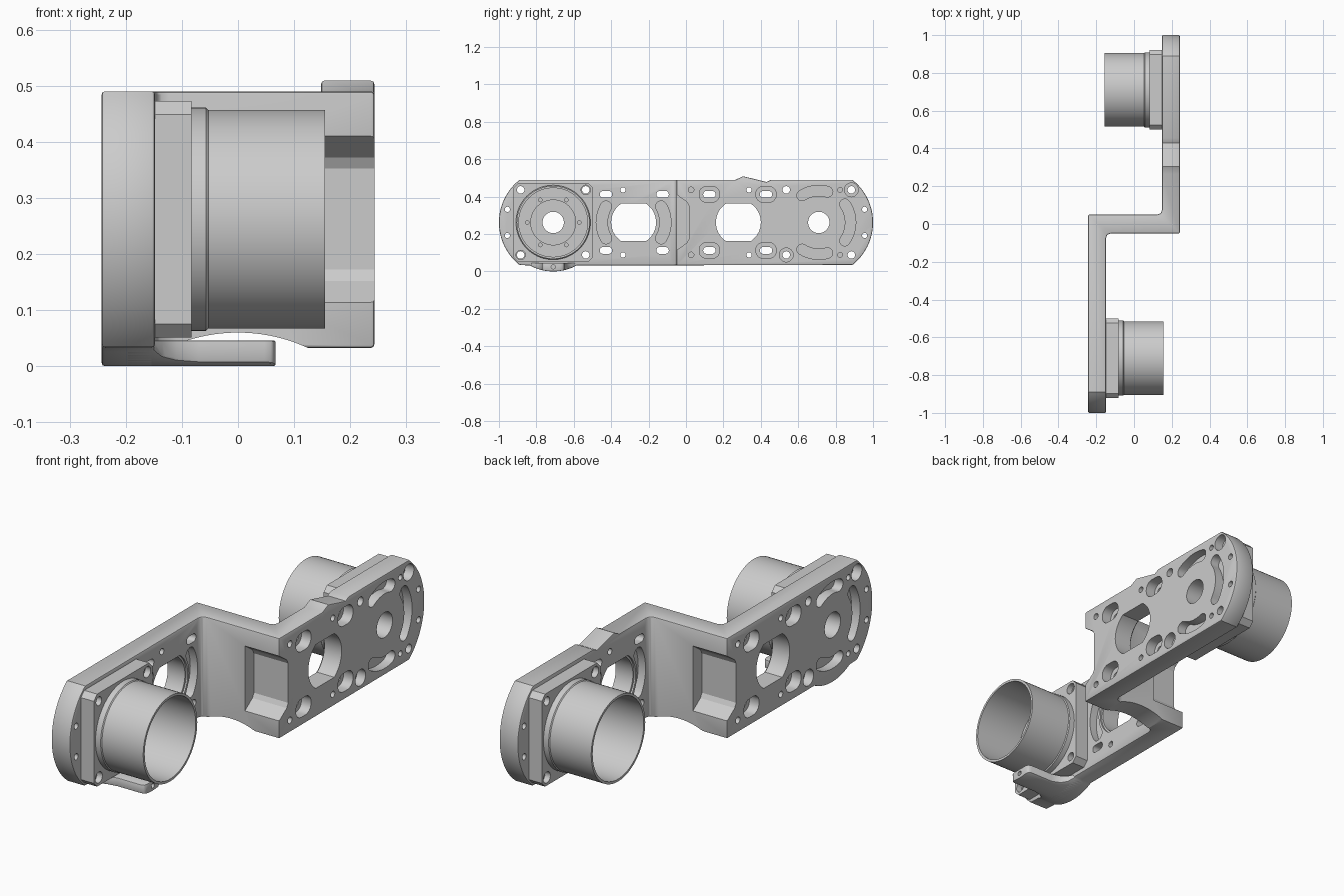
import bpy, bmesh
from math import sin, cos, radians, pi

if "Cube" in bpy.data.objects:
    bpy.data.objects.remove(bpy.data.objects["Cube"])

ZC, AX = 0.262, 0.71           # axis height and distance of the housings
XI, XO = 0.148, 0.243          # inner and outer face of a plate


def arc(cy, cz, r, a0, a1, n):
    return [(cy + r * cos(radians(a0 + (a1 - a0) * i / n)),
             cz + r * sin(radians(a0 + (a1 - a0) * i / n))) for i in range(n + 1)]


def circle(cy, cz, r, n=32):
    return arc(cy, cz, r, 0, 360, n)[:-1]


def slot(cy, cz, w, h, r):
    pts = []
    for sy, sz, a in ((1, 1, 0), (-1, 1, 90), (-1, -1, 180), (1, -1, 270)):
        pts += arc(cy + sy * (w / 2 - r), cz + sz * (h / 2 - r), r, a, a + 90, 6)
    return pts


def banana(cy, cz, r, half, a0, a1):
    def end(a, s):
        return arc(cy + r * cos(radians(a)), cz + r * sin(radians(a)), half, s, s + 180, 8)
    return (arc(cy, cz, r + half, a0, a1, 12)[:-1] + end(a1, a1)
            + arc(cy, cz, r - half, a1, a0, 12)[1:-1] + end(a0, a0 + 180)[:-1])


def clipped(cy, r, h):
    return [(y, max(ZC - h, min(ZC + h, z))) for y, z in circle(cy, ZC, r, 64)]


def prism(bm, pts, a, b, axis='X', s=1):
    """Extrude a 2D outline from a to b; s=-1 turns it half round z."""
    def place(p, t):
        if axis == 'X':
            return (s * t, s * p[0], p[1])
        return (p[0], t, p[1]) if axis == 'Y' else (p[0], p[1], t)
    lo = [bm.verts.new(place(p, a)) for p in pts]
    hi = [bm.verts.new(place(p, b)) for p in pts]
    bm.faces.new(lo)
    bm.faces.new(hi[::-1])
    for i in range(len(pts)):
        j = (i + 1) % len(pts)
        bm.faces.new((lo[i], hi[i], hi[j], lo[j]))


def make(name, bm):
    bmesh.ops.remove_doubles(bm, verts=bm.verts, dist=1e-5)
    bmesh.ops.recalc_face_normals(bm, faces=bm.faces)
    me = bpy.data.meshes.new(name)
    bm.to_mesh(me)
    bm.free()
    ob = bpy.data.objects.new(name, me)
    bpy.context.collection.objects.link(ob)
    return ob


def solid(name, *args, **kw):
    bm = bmesh.new()
    prism(bm, *args, **kw)
    return make(name, bm)


def bake(ob):
    bpy.context.view_layer.update()
    dg = bpy.context.evaluated_depsgraph_get()
    me = bpy.data.meshes.new_from_object(ob.evaluated_get(dg))
    ob.modifiers.clear()
    ob.data = me


def boolean(ob, other, op='DIFFERENCE'):
    m = ob.modifiers.new('cut', 'BOOLEAN')
    m.operation, m.object, m.solver = op, other, 'EXACT'
    bake(ob)


def bevel(ob, width):
    m = ob.modifiers.new('edge', 'BEVEL')
    m.width, m.segments, m.limit_method, m.angle_limit = width, 2, 'ANGLE', radians(40)
    bake(ob)


# Bracket: Z-shaped plan crossed with the side outline
half = [(XO, 1.1), (XI, 1.1), (XI, 0.075), (0.142, 0.057), (0.123, 0.05), (-XO, 0.05)]
bracket = solid('bracket', half + [(-x, -y) for x, y in half], -0.1, 0.7, axis='Z')
side = (arc(-AX, ZC, 0.29, 128.2, 231.8, 32) + arc(-AX, ZC, 0.262, 241.4, 298.6, 20)
        + arc(AX, ZC, 0.29, -51.8, 51.8, 32)
        + [(0.455, 0.49), (0.43, 0.478), (0.305, 0.509), (0.265, 0.49)])
outline = solid('outline_helper', side, -0.4, 0.4)
boolean(bracket, outline, 'INTERSECT')
bevel(bracket, 0.006)

# Cutters shared by both halves
thru, rec = bmesh.new(), bmesh.new()
for s in (1, -1):
    holes = [(0.027, 0.015, 0.15), (0.337, 0.014, 0.13), (0.824, 0.013, 0.17),
             (AX - 0.174, 0.02, 0.06), (AX + 0.174, 0.02, 0.06)]
    for y, r, x0 in holes:
        for dz in (-0.174, 0.174):
            prism(thru, circle(y, ZC + dz, r, 24), x0, 0.26, s=s)
    for z in (-0.07, 0.07):
        prism(thru, circle(0.955, ZC + z, 0.014, 24), 0.13, 0.26, s=s)
    prism(thru, circle(AX, ZC, 0.057, 48), 0.06, 0.26, s=s)
    prism(thru, clipped(0.28, 0.12, 0.1), 0.13, 0.26, s=s)
    for i in range(6):
        a = i * pi / 3
        prism(thru, circle(AX + 0.139 * cos(a), ZC + 0.139 * sin(a), 0.01, 12), 0.07, 0.12, s=s)
    # Slots with outer counterbores
    for y in (0.125, 0.428):
        for dz in (-0.15, 0.15):
            prism(thru, slot(y, ZC + dz, 0.066, 0.036, 0.017), 0.13, 0.26, s=s)
            prism(rec, slot(y, ZC + dz, 0.108, 0.084, 0.038), 0.195, 0.26, s=s)
    # Curved pockets, outside and inside
    for a0, a1 in ((-35, 35), (74, 122), (238, 286)):
        prism(rec, banana(AX, ZC, 0.17, 0.028, a0, a1), 0.2, 0.26, s=s)
    for a in (0, 180):
        prism(rec, banana(0.28, ZC, 0.17, 0.03, a - 30, a + 30), 0.13, 0.185, s=s)
    prism(rec, clipped(0.28, 0.129, 0.107), 0.13, 0.156, s=s)
    # Counterbores at opposite corners
    for d in (-0.174, 0.174):
        prism(rec, circle(AX + d, ZC + d, 0.037), 0.2, 0.26, s=s)
        prism(rec, circle(AX + d, ZC - d, 0.025), 0.06, 0.11, s=s)
    prism(rec, circle(AX, ZC, 0.12, 64), 0.06, 0.125, s=s)
    # Web pocket, open to the side
    prism(rec, [(-0.07, 0.418), (-0.05, 0.41), (0.004, 0.372), (0.015, 0.352),
                (0.015, 0.172), (0.004, 0.152), (-0.05, 0.114), (-0.07, 0.106)], 0.07, 0.26, s=s)
# Arch under the web
prism(thru, circle(0, 0.06 - 0.297, 0.297, 128), -0.15, 0.15, axis='Y')
thru = make('through_cutter', thru)
rec = make('recess_cutter', rec)
boolean(bracket, thru)
boolean(bracket, rec)
parts = [bracket]

# Housings: chamfered flange plus open tube, one per plate
q, c = 0.211, 0.024
square = [(q, c - q), (q, q - c), (q - c, q), (c - q, q),
          (-q, q - c), (-q, c - q), (c - q, -q), (q - c, -q)]
for s, where in ((-1, 'front'), (1, 'rear')):
    flange = solid(where + '_flange', [(AX + y, ZC + z) for y, z in square], 0.083, 0.15, s=s)
    boolean(flange, thru)
    boolean(flange, rec)
    bm = bmesh.new()
    prof = [(0.088, 0.199), (0.057, 0.199), (0.053, 0.195),
            (-0.155, 0.195), (-0.155, 0.184), (0.088, 0.184)]
    n = 72
    rings = [[bm.verts.new((s * x, s * (AX + r * cos(2 * pi * i / n)), ZC + r * sin(2 * pi * i / n)))
              for i in range(n)] for x, r in prof]
    for k in range(len(prof)):
        a, b = rings[k], rings[(k + 1) % len(prof)]
        for i in range(n):
            j = (i + 1) % n
            bm.faces.new((a[i], a[j], b[j], b[i]))
    parts += [flange, make(where + '_tube', bm)]

# Tongue under the front housing, flared into the plate
edge = [(-0.2, 0.12), (-0.15, 0.12), (-0.135, 0.092), (-0.11, 0.072), (-0.07, 0.06),
        (0.047, 0.06), (0.062, 0.054), (0.067, 0.04)]
plan = [(x, -AX + y) for x, y in edge] + [(x, -AX - y) for x, y in reversed(edge)]
tongue = solid('lower_tongue', plan, -0.02, 0.046, axis='Z')
disc = solid('disc_helper', circle(-AX, ZC, 0.262, 128), -0.4, 0.4)
boolean(tongue, disc, 'INTERSECT')
bevel(tongue, 0.006)
bore = solid('bore_helper', circle(-AX, 0.024, 0.011, 20), 0.0, 0.1)
boolean(tongue, bore)
parts.append(tongue)

for helper in (outline, thru, rec, disc, bore):
    bpy.data.objects.remove(helper, do_unlink=True)

# Smooth shading with sharp edges kept
for ob in parts:
    bpy.ops.object.select_all(action='DESELECT')
    ob.select_set(True)
    bpy.context.view_layer.objects.active = ob
    bpy.ops.object.shade_smooth_by_angle(angle=radians(25))
